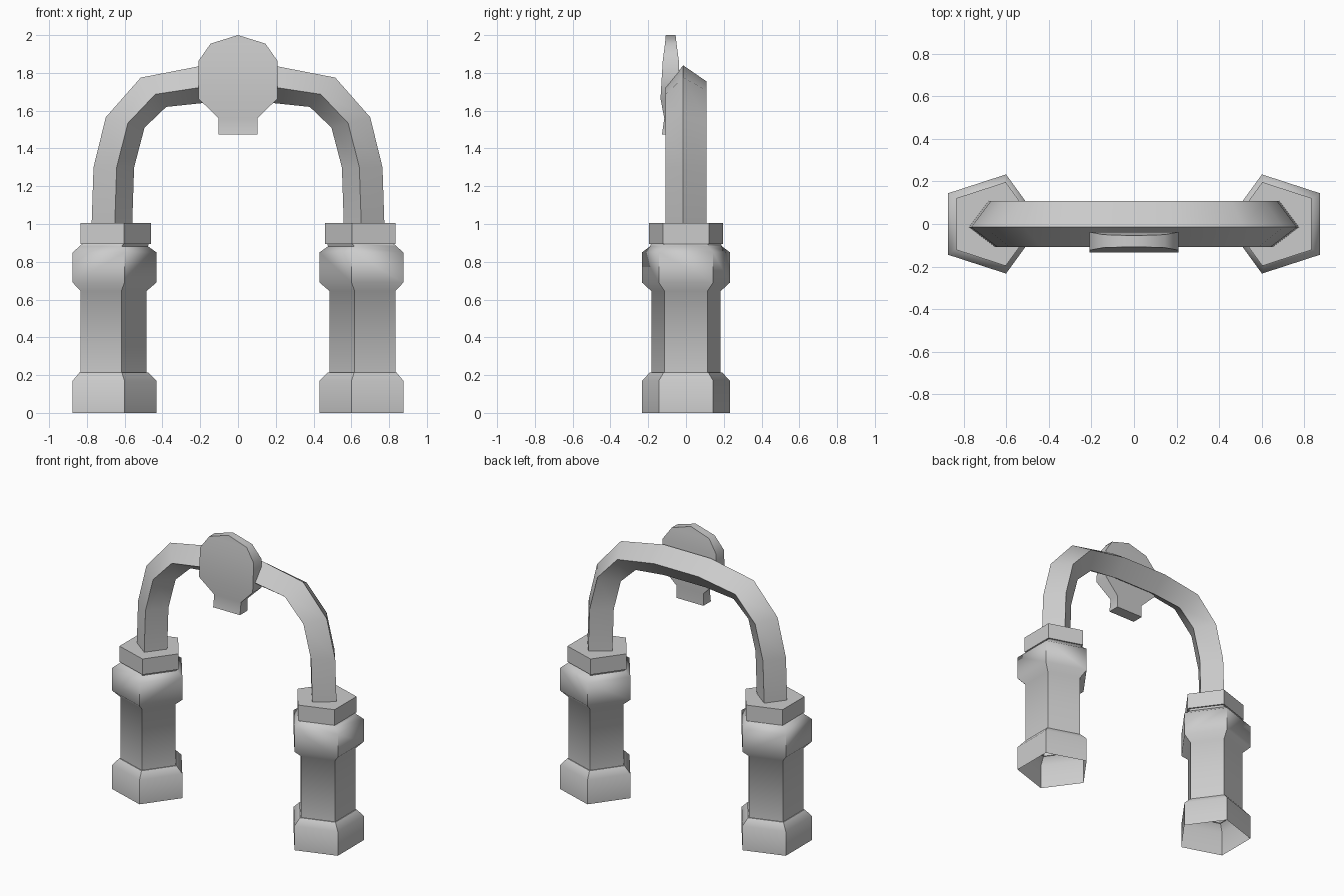
import bpy, bmesh
from math import cos, sin, pi, radians

if "Cube" in bpy.data.objects:
    bpy.data.objects.remove(bpy.data.objects["Cube"])


def loft(name, rings, cap_start=False, cap_end=False):
    """Skin a list of equal-length closed rings."""
    bm = bmesh.new()
    rows = [[bm.verts.new(p) for p in ring] for ring in rings]
    n = len(rows[0])
    for a, b in zip(rows, rows[1:]):
        for i in range(n):
            j = (i + 1) % n
            bm.faces.new((a[i], a[j], b[j], b[i]))
    if cap_start:
        bm.faces.new(rows[0])
    if cap_end:
        bm.faces.new(rows[-1])
    bmesh.ops.remove_doubles(bm, verts=bm.verts, dist=1e-4)
    bmesh.ops.recalc_face_normals(bm, faces=bm.faces)
    me = bpy.data.meshes.new(name)
    bm.to_mesh(me)
    bm.free()
    ob = bpy.data.objects.new(name, me)
    bpy.context.collection.objects.link(ob)
    bpy.ops.object.select_all(action='DESELECT')
    ob.select_set(True)
    bpy.context.view_layer.objects.active = ob
    bpy.ops.object.shade_smooth_by_angle(angle=radians(50))
    return ob


# Pentagonal columns, pointed side inward, open underneath: (radius, z)
profile = [(0.245, 0), (0.245, 0.17), (0.20, 0.215), (0.193, 0.215),
           (0.193, 0.645), (0.245, 0.69), (0.245, 0.85), (0.2, 0.882),
           (0.195, 0.895), (0.207, 0.895), (0.207, 1.005)]
for side, name in ((1, "right_column"), (-1, "left_column")):
    rings = []
    for r, z in profile:
        cx = 0.667 if z > 0.89 else 0.677
        rings.append([(side * (cx - r * cos(2 * pi * k / 5)),
                       r * sin(2 * pi * k / 5), z) for k in range(5)])
    loft(name, rings, cap_end=True)

# Arch: diamond section between outer and inner ridges (x, z)
outer = [(0.775, 1.0), (0.765, 1.30), (0.70, 1.565), (0.515, 1.775), (0.18, 1.84)]
inner = [(0.56, 1.0), (0.55, 1.30), (0.495, 1.51), (0.38, 1.62), (0.16, 1.643)]


def diamond(o, i, s):
    def at(t, y):
        return (s * (o[0] + (i[0] - o[0]) * t), y, o[1] + (i[1] - o[1]) * t)
    return [at(0, -0.015), at(0.57, -0.108), at(1, 0.015), at(0.43, 0.108)]


half = list(zip(outer, inner))
loft("arch", [diamond(o, i, 1) for o, i in half]
     + [diamond(o, i, -1) for o, i in reversed(half)], True, True)

# Keystone plaque with stem: (half width, z, front y, back y)
rows = [(0.104, 1.475, -0.127, -0.045), (0.104, 1.56, -0.115, -0.045),
        (0.208, 1.663, -0.135, -0.037), (0.208, 1.865, -0.123, -0.038),
        (0.145, 1.955, -0.111, -0.05), (0.0, 2.0, -0.107, -0.055)]
loft("keystone_plaque", [[(-w, f, z), (w, f, z), (w, b, z), (-w, b, z)]
                         for w, z, f, b in rows], cap_start=True)
